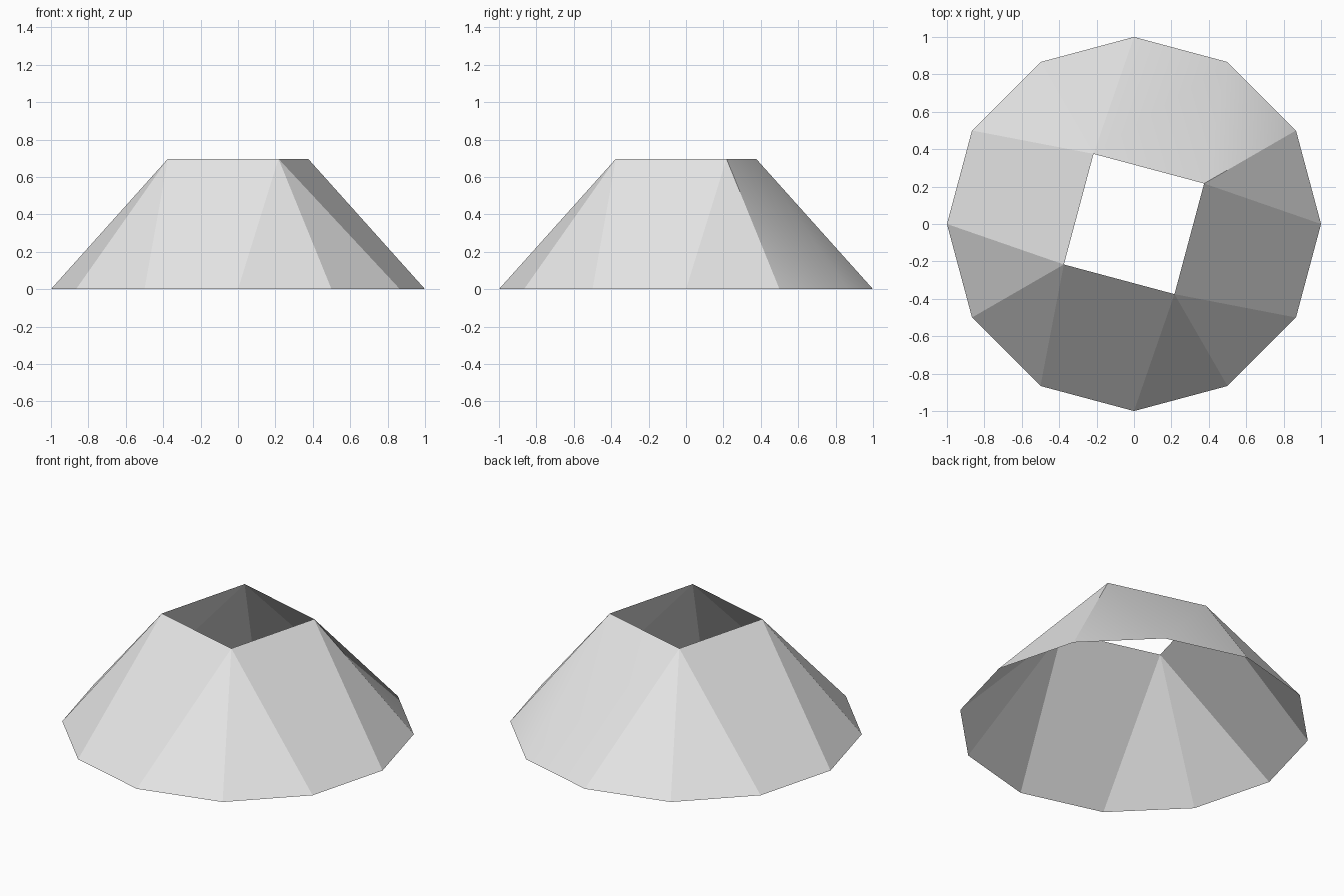
import bpy
import bmesh
from math import cos, sin, radians

if "Cube" in bpy.data.objects:
    bpy.data.objects.remove(bpy.data.objects["Cube"], do_unlink=True)

BASE_RADIUS, TOP_RADIUS, HEIGHT = 1.0, 0.433, 0.697

grey = bpy.data.materials.new("light_grey")
grey.use_nodes = True
colour = (0.8, 0.8, 0.8, 1)
grey.diffuse_color = colour
grey.node_tree.nodes["Principled BSDF"].inputs["Base Color"].default_value = colour

bm = bmesh.new()


def ring(count, radius, z, start):
    """Regular ring of vertices."""
    angles = [radians(start + i * 360 / count) for i in range(count)]
    return [bm.verts.new((radius * cos(a), radius * sin(a), z)) for a in angles]


# Twelve-sided open base and square open top
base = ring(12, BASE_RADIUS, 0, 0)
top = ring(4, TOP_RADIUS, HEIGHT, 30)

# Each top corner fans to three base corners, then a flat panel joins the next
for k in range(4):
    a, b, c, d = (base[(3 * k + i) % 12] for i in range(4))
    corner, following = top[k], top[(k + 1) % 4]
    bm.faces.new((a, b, corner))
    second = bm.faces.new((b, c, corner))
    panel = bm.faces.new((c, d, following, corner))
    # One softened pair of panels at the back left
    if k == 0:
        second.smooth = panel.smooth = True

mesh = bpy.data.meshes.new("tapered_shell")
bm.to_mesh(mesh)
bm.free()
mesh.materials.append(grey)
shell = bpy.data.objects.new("tapered_shell", mesh)
bpy.context.collection.objects.link(shell)
